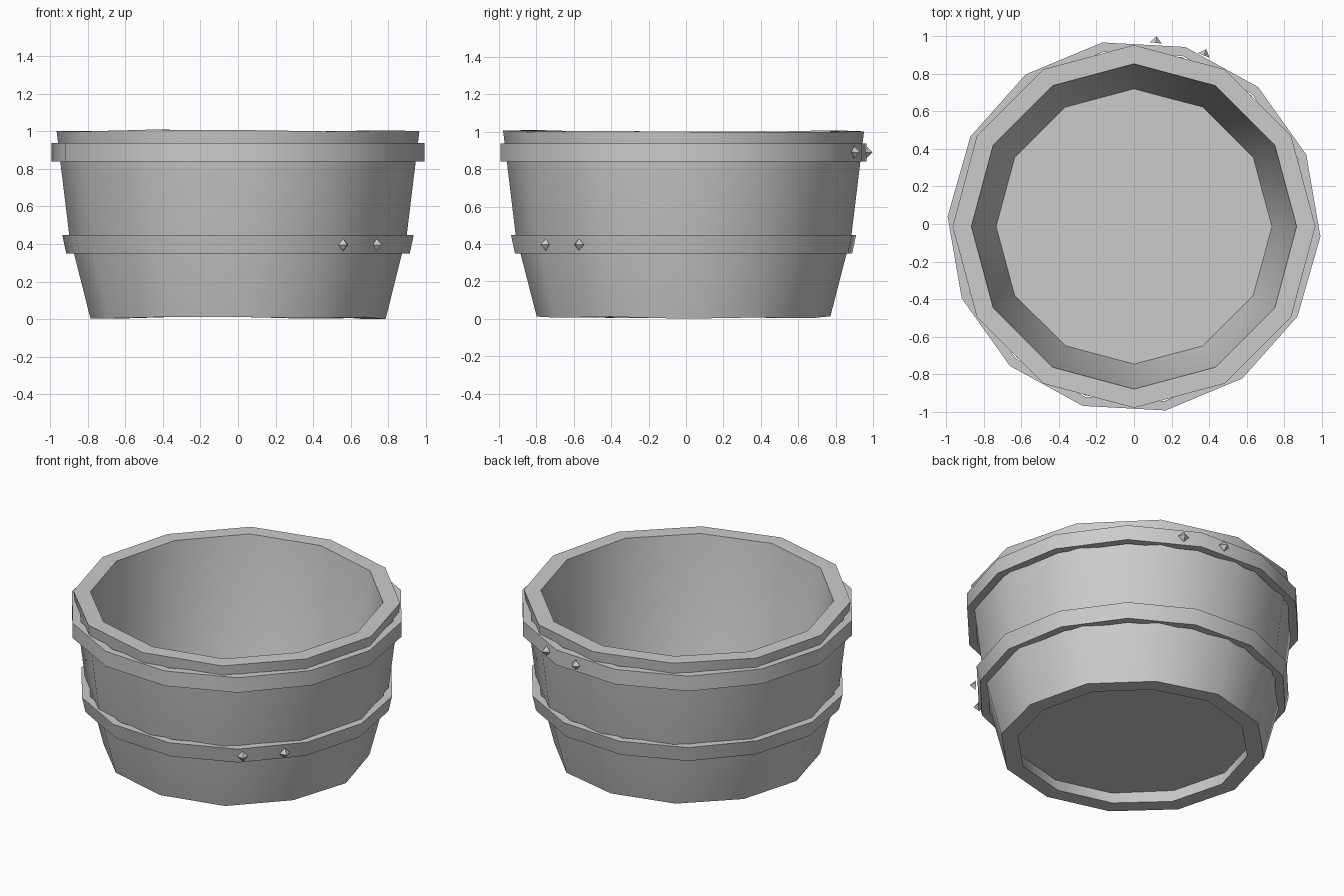
import bpy, bmesh, random
from math import sin, cos, radians, pi
from mathutils import Vector, Matrix

if "Cube" in bpy.data.objects:
    bpy.data.objects.remove(bpy.data.objects["Cube"])

random.seed(4)
CY = -0.013  # tub axis sits slightly forward of the origin


def finish(name, bm, smooth=True):
    bmesh.ops.recalc_face_normals(bm, faces=bm.faces)
    mesh = bpy.data.meshes.new(name)
    bm.to_mesh(mesh)
    bm.free()
    ob = bpy.data.objects.new(name, mesh)
    bpy.context.collection.objects.link(ob)
    if smooth:
        bpy.ops.object.select_all(action='DESELECT')
        ob.select_set(True)
        bpy.context.view_layer.objects.active = ob
        bpy.ops.object.shade_smooth_by_angle(angle=radians(40))
    return ob


def ring(name, profile, sides, start=0.0, wobble=None):
    """Revolve a closed (radius, z) profile around the tub axis."""
    bm = bmesh.new()
    cols = []
    for i in range(sides):
        a = radians(start) + 2 * pi * i / sides
        dz = wobble(i) if wobble else {}
        cols.append([bm.verts.new((r * cos(a), CY + r * sin(a), z + dz.get(z, 0)))
                     for r, z in profile])
    n = len(profile)
    for i in range(sides):
        p, q = cols[i], cols[(i + 1) % sides]
        for j in range(n):
            k = (j + 1) % n
            bm.faces.new((p[j], q[j], q[k], p[k]))
    return finish(name, bm)


# Tub wall, with slightly uneven top and bottom rims
TOP, BOTTOM = 1.003, 0.008


def uneven(i):
    return {TOP: random.uniform(-0.006, 0.006),
            BOTTOM: -0.008 if i == 0 else random.uniform(-0.006, 0.006)}


ring("tub_wall", [(0.785, BOTTOM), (0.898, 0.45), (0.965, TOP),
                  (0.865, TOP), (0.798, 0.45), (0.685, BOTTOM)], 12, 0, uneven)

# Floor board set above the bottom rim
bm = bmesh.new()
bmesh.ops.create_cone(bm, cap_ends=True, segments=12, radius1=0.707, radius2=0.735,
                      depth=0.105, matrix=Matrix.Translation((0, CY, 0.1425)))
finish("tub_floor", bm)

# Hoops
ring("upper_hoop", [(0.993, 0.84), (0.993, 0.937), (0.943, 0.937), (0.943, 0.84)], 14, -3.1)
ring("lower_hoop", [(0.915, 0.35), (0.936, 0.447), (0.886, 0.447), (0.865, 0.35)], 14, -3.1)

# Rivets: small four-sided points facing outwards
for name, angle, r, z in [("upper_rivet_1", 83.2, 0.983, 0.89),
                          ("upper_rivet_2", 67.8, 0.983, 0.89),
                          ("lower_rivet_1", -52.8, 0.925, 0.396),
                          ("lower_rivet_2", -37.2, 0.925, 0.396)]:
    a = radians(angle)
    out = Vector((cos(a), sin(a), 0))
    place = Matrix.Translation(Vector((0, CY, z)) + out * (r + 0.0175))
    bm = bmesh.new()
    bmesh.ops.create_cone(bm, cap_ends=True, segments=4, radius1=0.033, radius2=0,
                          depth=0.035,
                          matrix=place @ out.to_track_quat('Z', 'Y').to_matrix().to_4x4())
    bmesh.ops.remove_doubles(bm, verts=bm.verts, dist=0.0001)
    finish(name, bm, smooth=False)
